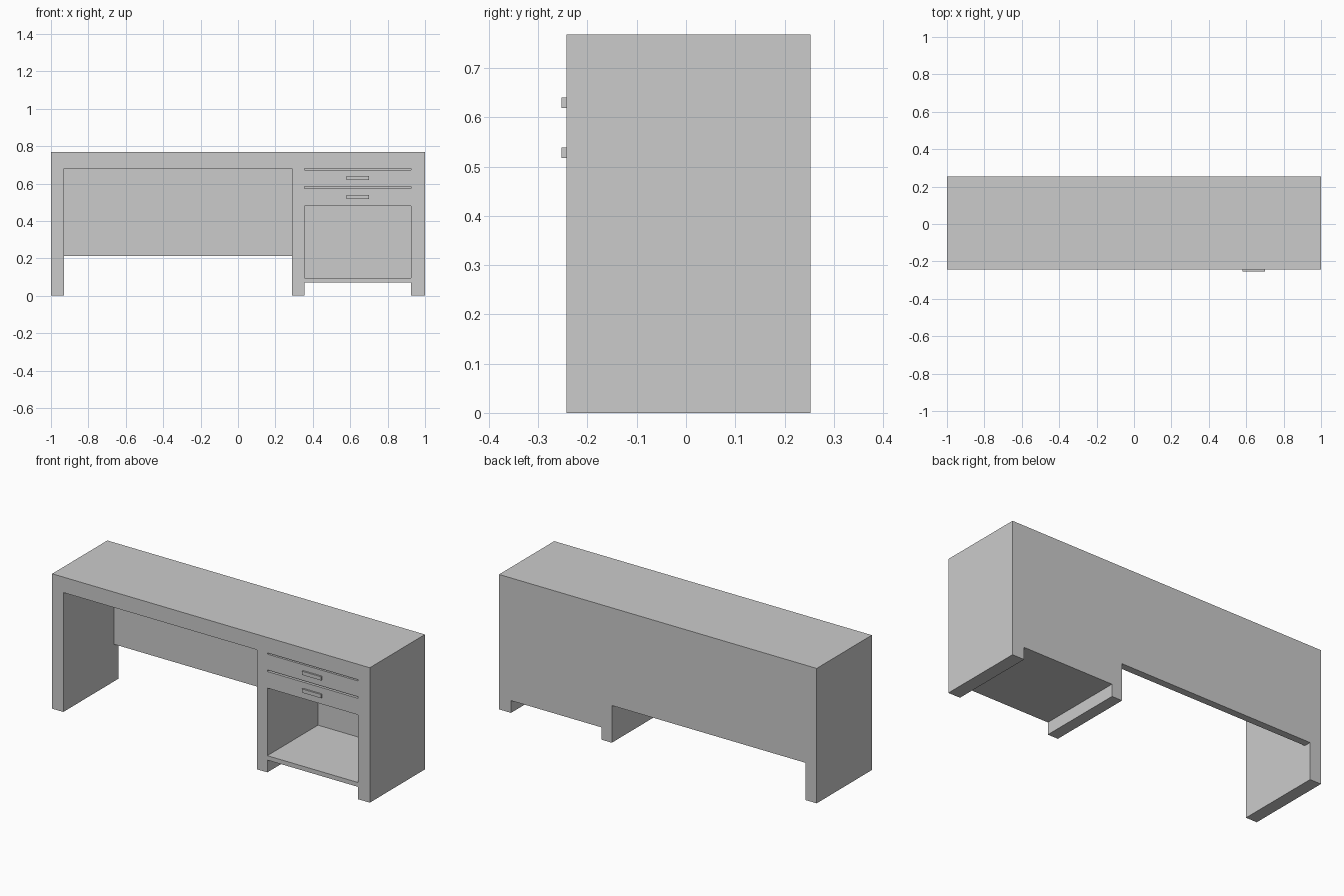
import bpy

if "Cube" in bpy.data.objects:
    bpy.data.objects.remove(bpy.data.objects["Cube"])

FRONT, BACK = -0.243, 0.253      # desk depth
INNER_BACK = 0.212               # front face of the back panel
TOP, UNDER = 0.768, 0.68         # table top surface and underside
CAB_L, CAB_R = 0.355, 0.925      # cabinet opening


def box(name, x, y, z):
    """Box from (min, max) ranges on each axis."""
    lo, hi = zip(x, y, z)
    bpy.ops.mesh.primitive_cube_add(size=1, location=[(a + b) / 2 for a, b in zip(lo, hi)])
    ob = bpy.context.object
    ob.name = name
    ob.scale = [b - a for a, b in zip(lo, hi)]
    bpy.ops.object.transform_apply(location=False, rotation=False, scale=True)
    return ob


def cut(target, x, y, z):
    """Carve a box out of the target."""
    cutter = box("cutter", x, y, z)
    cutter.hide_render = True
    mod = target.modifiers.new("cut", 'BOOLEAN')
    mod.operation = 'DIFFERENCE'
    mod.solver = 'EXACT'
    mod.object = cutter
    bpy.context.view_layer.objects.active = target
    bpy.ops.object.modifier_apply(modifier=mod.name)
    bpy.data.objects.remove(cutter)


# Desk body: one solid block with the openings carved out
body = box("desk_body", (-1, 1), (FRONT, BACK), (0, TOP))
cut(body, (-0.93, 0.29), (-0.5, INNER_BACK), (-0.1, UNDER))    # kneehole
cut(body, (-0.93, 0.29), (-0.5, 0.5), (-0.1, 0.212))           # gap under the modesty panel
cut(body, (CAB_L, CAB_R), (-0.5, INNER_BACK), (0.095, UNDER))  # cabinet interior
cut(body, (CAB_L, CAB_R), (-0.5, 0.5), (-0.1, 0.07))           # gap between cabinet feet

# Drawers flush with the front, each with a bar handle
for label, z, handle_z in (("lower", (0.48, 0.574), (0.518, 0.539)),
                           ("upper", (0.583, 0.673), (0.619, 0.640))):
    box(label + "_drawer", (CAB_L, CAB_R), (FRONT, INNER_BACK), z)
    box(label + "_handle", (0.58, 0.70), (-0.253, FRONT), handle_z)
